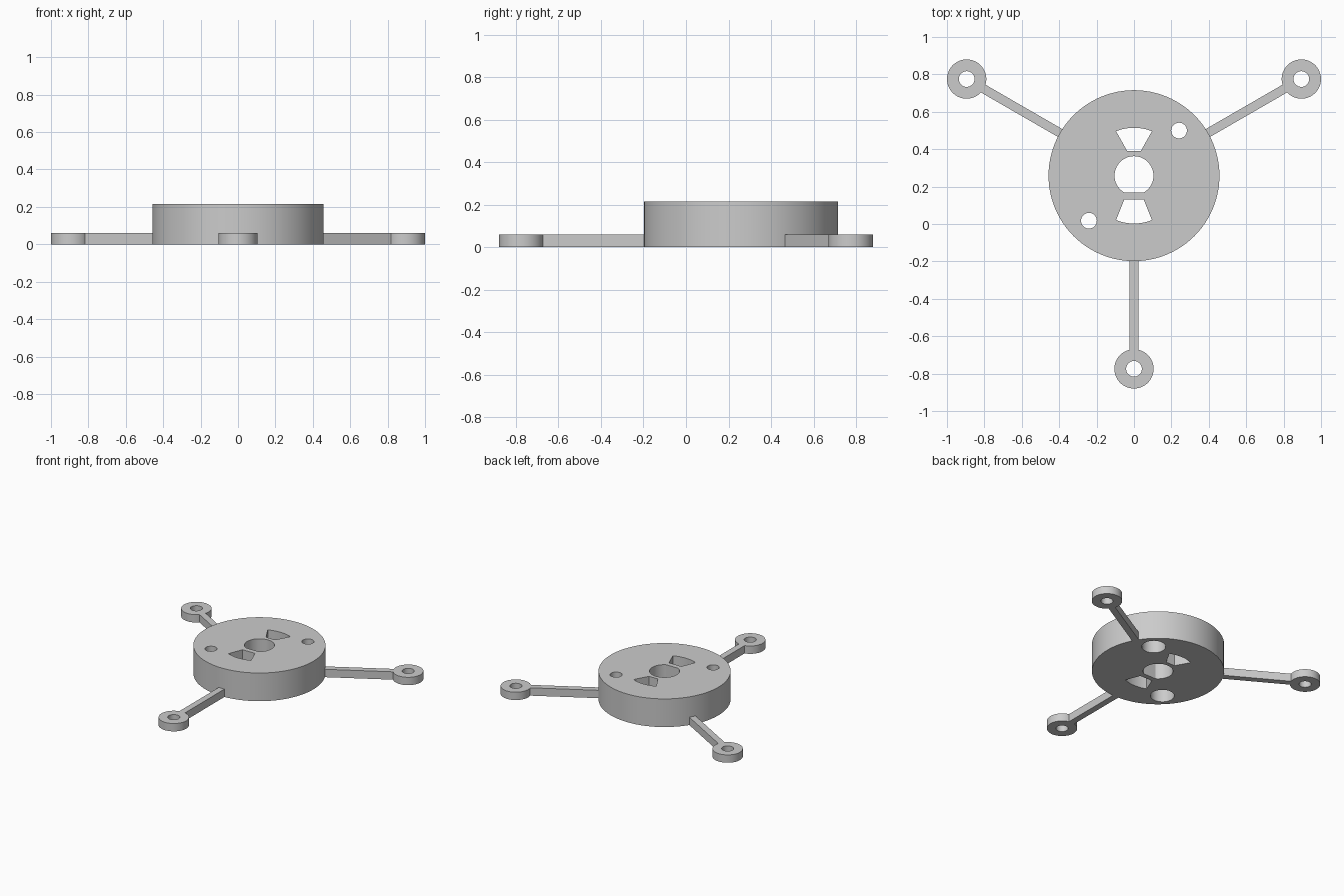
import bpy, bmesh, math
from mathutils import Matrix, Vector

if "Cube" in bpy.data.objects:
    bpy.data.objects.remove(bpy.data.objects["Cube"])

CY = 0.2585          # hub centre in y
HUB_R, HUB_H = 0.457, 0.215
REACH, ARM_H = 1.033, 0.06

grey = bpy.data.materials.new("light_grey")
grey.diffuse_color = (0.6, 0.6, 0.6, 1)
grey.use_nodes = True
grey.node_tree.nodes["Principled BSDF"].inputs["Base Color"].default_value = grey.diffuse_color


def prism(name, pts, z0, z1):
    """Extrude a counter-clockwise outline from z0 to z1."""
    bm = bmesh.new()
    face = bm.faces.new([bm.verts.new((x, y, z0)) for x, y in pts])
    ext = bmesh.ops.extrude_face_region(bm, geom=[face])
    bmesh.ops.translate(bm, vec=(0, 0, z1 - z0),
                        verts=[v for v in ext["geom"] if isinstance(v, bmesh.types.BMVert)])
    bmesh.ops.recalc_face_normals(bm, faces=bm.faces)
    me = bpy.data.meshes.new(name)
    bm.to_mesh(me)
    bm.free()
    me.materials.append(grey)
    ob = bpy.data.objects.new(name, me)
    bpy.context.collection.objects.link(ob)
    return ob


def arc(cx, cy, r, a0, a1, n):
    return [(cx + r * math.cos(math.radians(a0 + (a1 - a0) * i / n)),
             cy + r * math.sin(math.radians(a0 + (a1 - a0) * i / n))) for i in range(n + 1)]


def circle(cx, cy, r, n=64):
    return arc(cx, cy, r, 0, 360, n)[:-1]


def cut(ob, cutters):
    """Subtract each cutter, then remove it."""
    bpy.context.view_layer.objects.active = ob
    for c in cutters:
        m = ob.modifiers.new("cut", 'BOOLEAN')
        m.operation, m.solver, m.object = 'DIFFERENCE', 'EXACT', c
        bpy.ops.object.modifier_apply(modifier=m.name)
        bpy.data.objects.remove(c)


def smooth(ob):
    bpy.ops.object.select_all(action='DESELECT')
    ob.select_set(True)
    bpy.context.view_layer.objects.active = ob
    bpy.ops.object.shade_smooth_by_angle(angle=math.radians(30))


# Hub disc
hub = prism("hub", circle(0, CY, HUB_R, 96), 0, HUB_H)
lo, hi = -0.1, HUB_H + 0.1

# Centre bore with one flat side
flat = math.degrees(math.asin(0.09 / 0.104))
cutters = [prism("bore", arc(0, CY, 0.104, -flat, 180 + flat, 48), lo, hi)]

# Fan-shaped slots behind and in front of the bore
cutters.append(prism("rear_slot", arc(0, CY, 0.256, 68, 112, 12)
                     + [(-0.037, CY + 0.133), (0.037, CY + 0.133)], lo, hi))
cutters.append(prism("front_slot", arc(0, CY, 0.256, 248, 292, 12)
                     + [(0.052, CY - 0.128), (-0.052, CY - 0.128)], lo, hi))

# Screw holes, widened from underneath
for s in (1, -1):
    x, y = 0.241 * s, CY + 0.241 * s
    cutters.append(prism("screw_hole", circle(x, y, 0.042, 40), lo, hi))
    cutters.append(prism("counterbore", circle(x, y, 0.083, 48), lo, 0.15))
cut(hub, cutters)
smooth(hub)

# Three arms, each ending in a mounting ring
for i, angle in enumerate((30, 150, 270)):
    a = math.radians(angle)
    place = Matrix.Translation((0, CY, 0)) @ Matrix.Rotation(a, 4, 'Z')
    x0, x1, w = HUB_R - 0.006, REACH - 0.098, 0.024
    arm = prism(f"arm_{i + 1}", [(x0, -w), (x1, -w), (x1, w), (x0, w)], 0, ARM_H)
    arm.data.transform(place)
    ring = prism(f"mounting_ring_{i + 1}", circle(REACH, 0, 0.105), 0, ARM_H)
    cut(ring, [prism("ring_hole", circle(REACH, 0, 0.042, 40), lo, hi)])
    ring.data.transform(place)
    smooth(ring)
